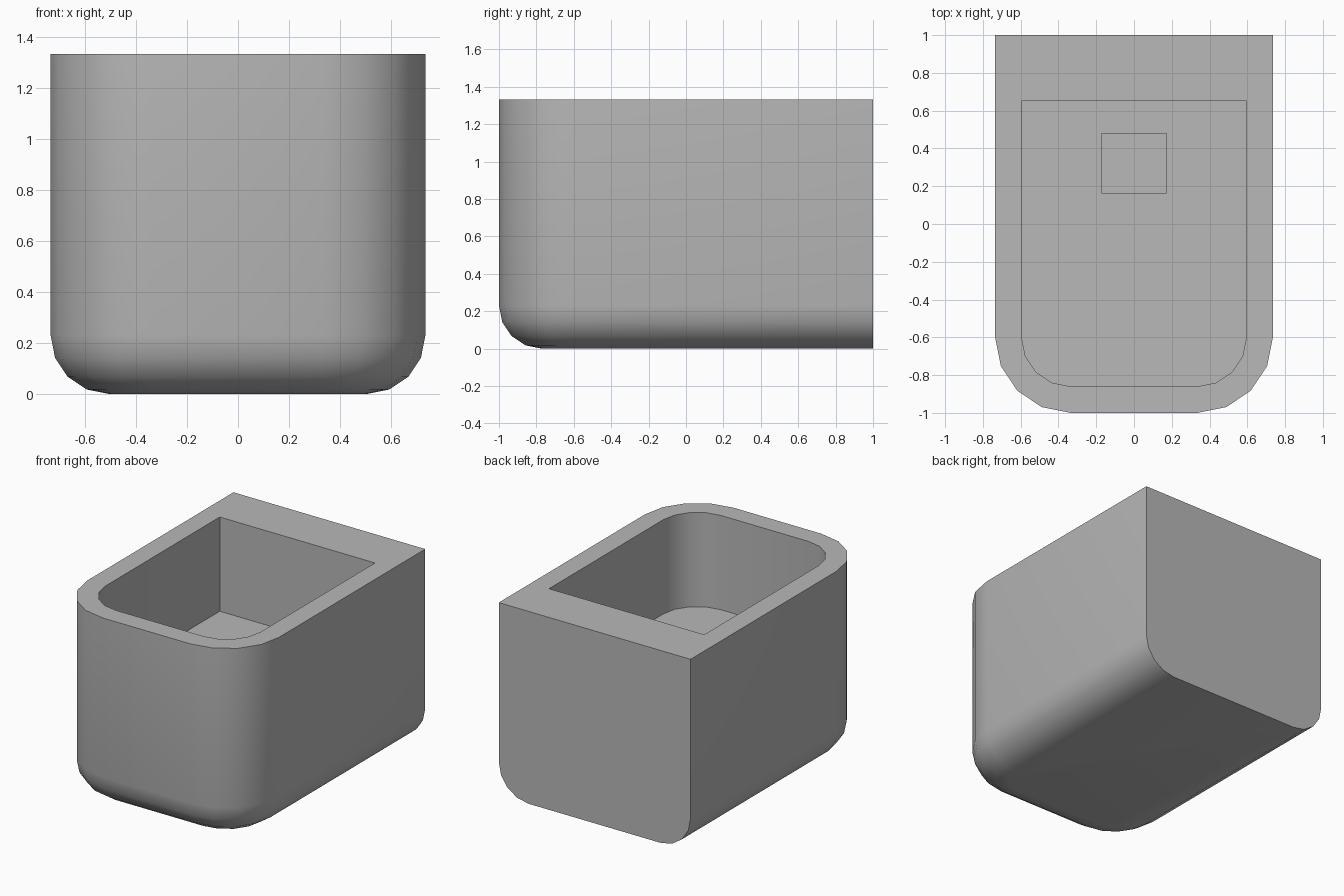
import bpy, bmesh, math

cube = bpy.data.objects.get("Cube")
if cube:
    bpy.data.objects.remove(cube, do_unlink=True)

HALF_W, HEIGHT = 0.735, 1.333
CORNER, FILLET, STEPS = 0.40, 0.23, 4
WALL, FLOOR_Z, CAVITY_BACK = 0.14, 0.68, 0.65

mat = bpy.data.materials.new("plain grey")
mat.use_nodes = True
grey = (0.48, 0.48, 0.48, 1)
mat.diffuse_color = grey
mat.node_tree.nodes["Principled BSDF"].inputs["Base Color"].default_value = grey

bm = bmesh.new()


def ring(points, z):
    return [bm.verts.new((x, y, z)) for x, y in points]


def outline(inset, back):
    """Plan with a straight back and two rounded front corners."""
    r, cx, cy = CORNER - inset, HALF_W - CORNER, CORNER - 1
    angles = [i * math.pi / 2 / STEPS for i in range(STEPS + 1)]
    arc = [(cx + r * math.cos(a), cy - r * math.sin(a)) for a in angles]
    half = [(HALF_W - inset, back)] + arc
    return half + [(-x, y) for x, y in reversed(half)]


def skin(a, b):
    for i in range(len(a)):
        j = (i + 1) % len(a)
        bm.faces.new((a[i], a[j], b[j], b[i]))


# Rounded bottom edge, outer wall, rim and cavity wall
rings = []
for i in range(STEPS + 1):
    a = i * math.pi / 2 / STEPS
    rings.append(ring(outline(FILLET * (1 - math.sin(a)), 1), FILLET * (1 - math.cos(a))))
rings.append(ring(outline(0, 1), HEIGHT))
rings.append(ring(outline(WALL, CAVITY_BACK), HEIGHT))
rings.append(ring(outline(WALL, CAVITY_BACK), FLOOR_Z))
for a, b in zip(rings, rings[1:]):
    skin(a, b)
bm.faces.new(rings[0])

# Square drain recess in the cavity floor
square = [(-0.173, 0.165), (0.173, 0.165), (0.173, 0.48), (-0.173, 0.48)]
mouth, base = ring(square, FLOOR_Z), ring(square, FLOOR_Z - 0.2)
skin(mouth, base)
bm.faces.new(base)

# Floor between the cavity wall and the recess
edges = [bm.edges.get((loop[i - 1], loop[i]))
         for loop in (rings[-1], mouth) for i in range(len(loop))]
bmesh.ops.triangle_fill(bm, edges=edges, use_beauty=True, normal=(0, 0, 1))
bmesh.ops.recalc_face_normals(bm, faces=bm.faces)

mesh = bpy.data.meshes.new("basin_body")
bm.to_mesh(mesh)
bm.free()
mesh.materials.append(mat)
basin = bpy.data.objects.new("basin_body", mesh)
bpy.context.collection.objects.link(basin)
bpy.ops.object.select_all(action="DESELECT")
basin.select_set(True)
bpy.context.view_layer.objects.active = basin
bpy.ops.object.shade_smooth_by_angle(angle=math.radians(30))
